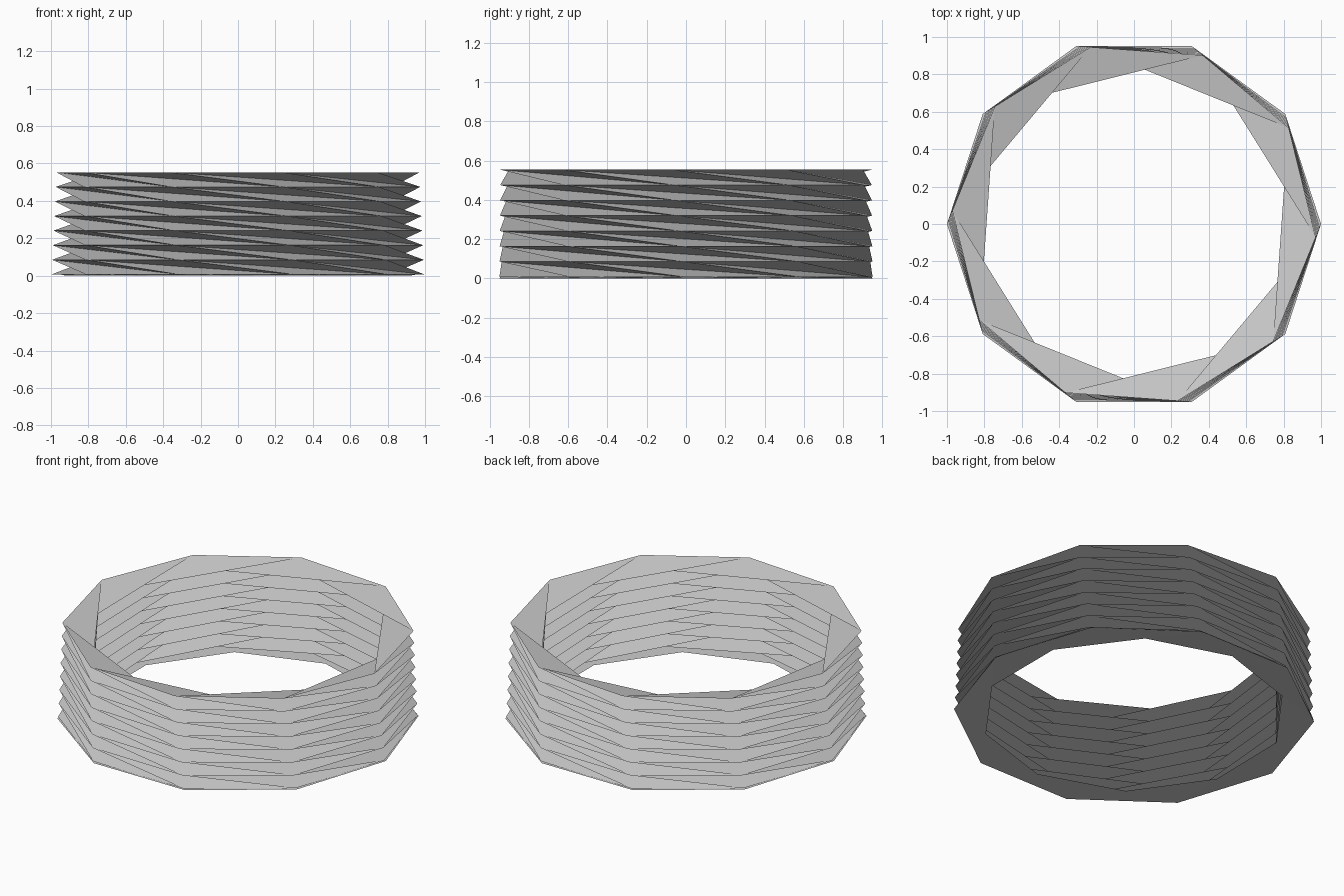
import bpy
import bmesh
from math import cos, sin, radians

cube = bpy.data.objects.get("Cube")
if cube:
    bpy.data.objects.remove(cube, do_unlink=True)

SIDES = 10
LAYERS = 8             # the lowest layer is folded almost flat
FLAT = 0.007
STEP = 0.078
SHRINK = 0.9967        # each ring is slightly smaller than the one below
CREEP = radians(0.52)  # turn beyond whole sides in each layer

# One matte grey for the folded sheet
grey = bpy.data.materials.new("paper_grey")
grey.use_nodes = True
colour = (0.6, 0.6, 0.6, 1)
grey.diffuse_color = colour
grey.node_tree.nodes["Principled BSDF"].inputs["Base Color"].default_value = colour


def ring(bm, level):
    """Decagon at one fold level."""
    z = 0 if level == 0 else FLAT + STEP * (level - 1)
    r = SHRINK ** level
    verts = []
    for i in range(SIDES):
        a = radians(360 * i / SIDES) - CREEP * level
        verts.append(bm.verts.new((r * cos(a), r * sin(a), z)))
    return verts


# Twisted bellows: each ring is joined to vertices one and two sides round
bm = bmesh.new()
rings = [ring(bm, k) for k in range(LAYERS + 1)]
for low, high in zip(rings, rings[1:]):
    for i in range(SIDES):
        j = (i + 1) % SIDES
        bm.faces.new((low[i], low[j], high[i - 1]))
        bm.faces.new((low[i], high[i - 1], high[i - 2]))

mesh = bpy.data.meshes.new("twisted_bellows")
bm.to_mesh(mesh)
bm.free()
mesh.materials.append(grey)
bellows = bpy.data.objects.new("twisted_bellows", mesh)
bpy.context.collection.objects.link(bellows)
